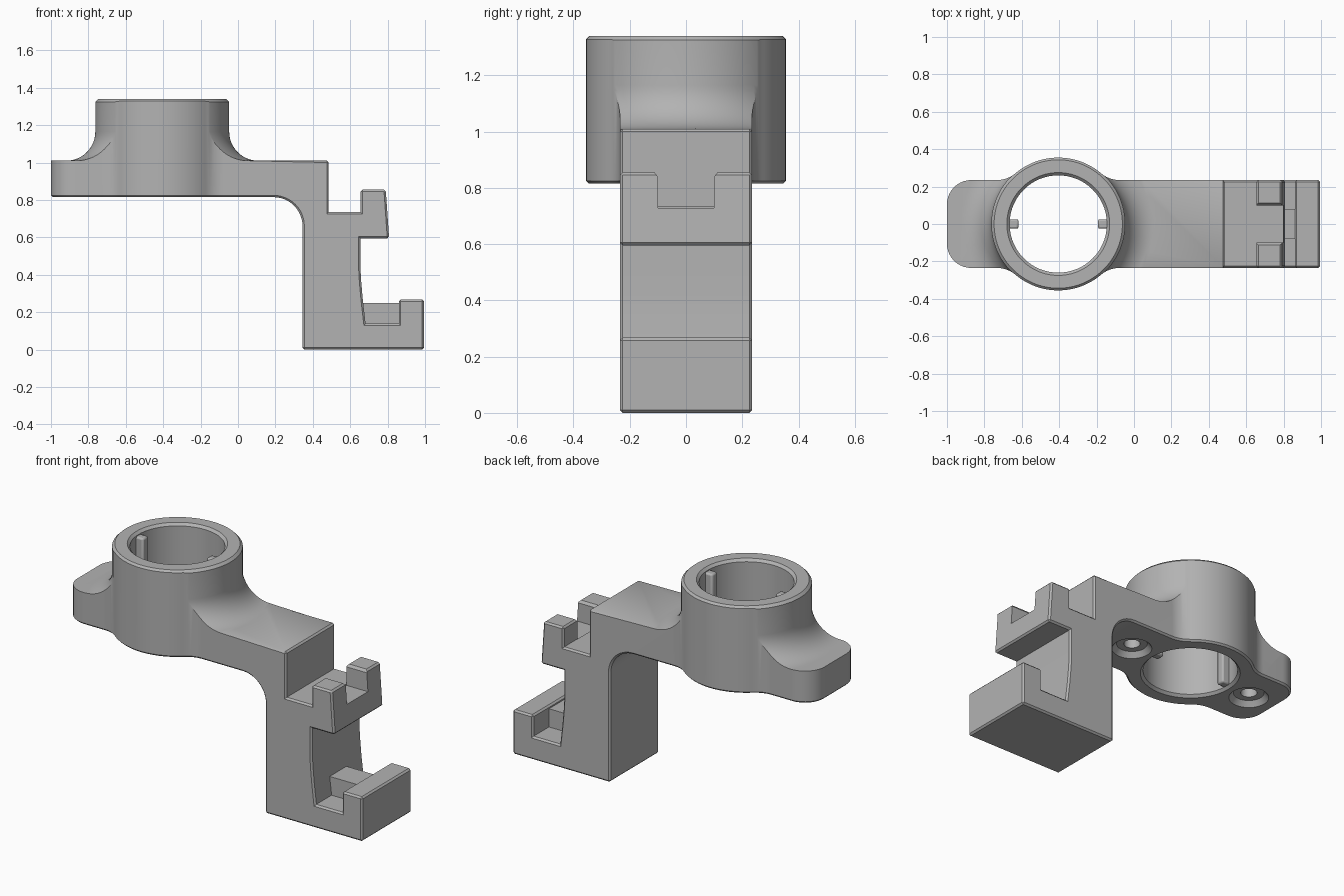
import bpy, bmesh, math
from mathutils import Vector, Matrix

cube = bpy.data.objects.get("Cube")
if cube:
    bpy.data.objects.remove(cube, do_unlink=True)

HUB_X, HUB_R, BORE_R = -0.405, 0.355, 0.26
HALF_W, TOP, UNDER, HUB_TOP = 0.235, 1.01, 0.815, 1.34

grey = bpy.data.materials.new("plain grey")
grey.use_nodes = True
grey.diffuse_color = (0.45, 0.45, 0.45, 1)
grey.node_tree.nodes["Principled BSDF"].inputs["Base Color"].default_value = (0.45, 0.45, 0.45, 1)


def make(name, bm):
    bmesh.ops.recalc_face_normals(bm, faces=bm.faces[:])
    me = bpy.data.meshes.new(name)
    bm.to_mesh(me)
    bm.free()
    ob = bpy.data.objects.new(name, me)
    bpy.context.collection.objects.link(ob)
    me.materials.append(grey)
    return ob


def arc(cx, cy, r, a, b, n):
    steps = [math.radians(a + (b - a) * i / n) for i in range(n + 1)]
    return [(cx + r * math.cos(t), cy + r * math.sin(t)) for t in steps]


def prism(name, points, place, direction):
    bm = bmesh.new()
    face = bm.faces.new([bm.verts.new(place(*p)) for p in points])
    out = bmesh.ops.extrude_face_region(bm, geom=[face])["geom"]
    verts = [v for v in out if isinstance(v, bmesh.types.BMVert)]
    bmesh.ops.translate(bm, verts=verts, vec=direction)
    return make(name, bm)


def lathe(name, profile, x, steps):
    bm = bmesh.new()
    vs = [bm.verts.new((r, 0, z)) for r, z in profile]
    es = [bm.edges.new(pair) for pair in zip(vs, vs[1:])]
    bmesh.ops.spin(bm, geom=vs + es, cent=(0, 0, 0), axis=(0, 0, 1),
                   angle=math.tau, steps=steps)
    bmesh.ops.remove_doubles(bm, verts=bm.verts[:], dist=0.0001)
    bmesh.ops.translate(bm, verts=bm.verts[:], vec=(x, 0, 0))
    return make(name, bm)


def box(name, x, y, z):
    size = [b - a for a, b in (x, y, z)]
    mid = [(a + b) / 2 for a, b in (x, y, z)]
    bm = bmesh.new()
    bmesh.ops.create_cube(bm, size=1, matrix=Matrix.Translation(mid) @ Matrix.Diagonal((*size, 1)))
    return make(name, bm)


def combine(ob, tool, operation):
    mod = ob.modifiers.new("cut", 'BOOLEAN')
    mod.operation, mod.solver, mod.object = operation, 'EXACT', tool
    graph = bpy.context.evaluated_depsgraph_get()
    result = bpy.data.meshes.new_from_object(ob.evaluated_get(graph))
    ob.modifiers.clear()
    ob.data = result
    bpy.data.objects.remove(tool, do_unlink=True)


# Plan outline: straight arm, blended round hub, rounded lobe
f = 0.15
cy = HALF_W + f
dx = math.sqrt((HUB_R + f) ** 2 - cy ** 2)
lean = math.degrees(math.atan2(cy, dx))
half = [(1.2, HALF_W)]
half += arc(HUB_X + dx, cy, f, -90, lean - 180, 8)
half += arc(HUB_X, 0, HUB_R, lean, 180 - lean, 32)[1:]
half += arc(HUB_X - dx, cy, f, -lean, -90, 8)[1:]
half += arc(-0.87, HALF_W - 0.13, 0.13, 90, 180, 10)
plan = half + [(x, -y) for x, y in reversed(half)]
body = prism("clamp_body", plan, lambda x, y: (x, y, -0.2), (0, 0, 1.8))

# Side profile: arm, leg, upper jaw and lower hook
side = [(-1.2, UNDER), (-1.2, 1.5), (0.485, 1.5), (0.485, 0.735), (0.655, 0.735),
        (0.655, 0.855), (0.79, 0.855), (0.808, 0.595), (0.655, 0.595), (0.655, 0.43),
        (0.659, 0.36), (0.668, 0.26), (0.682, 0.14), (0.86, 0.14), (0.86, 0.268),
        (0.995, 0.268), (0.995, 0), (0.345, 0)]
side += arc(0.19, 0.66, 0.155, 0, 90, 12)
combine(body, prism("side_shape", side, lambda x, z: (x, 0.6, z), (0, -1.2, 0)), 'INTERSECT')

# Turned shape: hub wall with a cove running down onto the arm
wall = HUB_R + 0.003
turned = [(0, HUB_TOP), (wall - 0.015, HUB_TOP), (wall, HUB_TOP - 0.015)]
turned += arc(wall + 0.155, TOP + 0.155, 0.155, 180, 270, 12)
turned += [(2, TOP), (2, -0.4), (0, -0.4)]
combine(body, lathe("turned_shape", turned, HUB_X, 128), 'INTERSECT')


# Small chamfers on the outer edges
def chamfer(ob):
    bm = bmesh.new()
    bm.from_mesh(ob.data)
    bmesh.ops.remove_doubles(bm, verts=bm.verts[:], dist=0.0003)
    bmesh.ops.dissolve_limit(bm, angle_limit=0.01, verts=bm.verts[:], edges=bm.edges[:])
    before = bm.calc_volume()
    bm.to_mesh(ob.data)
    picked = []
    for e in bm.edges:
        if len(e.link_faces) != 2 or e.calc_face_angle_signed() < 0.9:
            continue
        mid = (e.verts[0].co + e.verts[1].co) / 2
        if mid.x > 0.15 or all(abs(v.co.z - UNDER) < 0.001 for v in e.verts):
            picked.append(e)
    bmesh.ops.bevel(bm, geom=picked, offset=0.01, segments=1, profile=0.5,
                    affect='EDGES', clamp_overlap=False)
    sound = all(len(e.link_faces) == 2 for e in bm.edges)
    inside = all(abs(v.co.x) < 1.01 and abs(v.co.y) < 0.37 and -0.01 < v.co.z < 1.35
                 for v in bm.verts)
    if sound and inside and abs(bm.calc_volume() - before) < 0.03 * before:
        bm.to_mesh(ob.data)
    bm.free()


chamfer(body)

# Bore through the hub, flared at both ends
flare = 0.015
bore = [(0, 1.5), (BORE_R + flare, 1.5), (BORE_R + flare, HUB_TOP), (BORE_R, HUB_TOP - flare),
        (BORE_R, UNDER + flare), (BORE_R + flare, UNDER), (BORE_R + flare, 0.7), (0, 0.7)]
combine(body, lathe("bore_cutter", bore, HUB_X, 96), 'DIFFERENCE')

# Blind screw recesses under the arm and lobe
recess = [(0, 0.75), (0.11, 0.75), (0.11, UNDER), (0.085, UNDER + 0.03),
          (0.045, UNDER + 0.03), (0.045, UNDER + 0.12), (0, UNDER + 0.12)]
for s in (-1, 1):
    combine(body, lathe("recess_cutter", recess, HUB_X + s * 0.42, 40), 'DIFFERENCE')

# Notch that splits the upper jaw, with flared mouth
notch = [(-0.1, 0.728), (0.1, 0.728), (0.1, 0.84), (0.12, 0.865), (0.12, 0.95),
         (-0.12, 0.95), (-0.12, 0.865), (-0.1, 0.84)]
combine(body, prism("notch_cutter", notch, lambda y, z: (0.654, y, z), (0.25, 0, 0)), 'DIFFERENCE')

# Rib inside the hook and the two keys in the bore
parts = [body, box("hook_rib", (0.64, 0.87), (-0.08, 0.08), (0.1, 0.25))]
for label, s in (("right_key", -1), ("left_key", 1)):
    ends = sorted((HUB_X + s * 0.212, HUB_X + s * 0.29))
    key = box(label, ends, (-0.025, 0.025), (UNDER + 0.015, HUB_TOP - 0.02))
    mod = key.modifiers.new("soft_edges", 'BEVEL')
    mod.width, mod.segments = 0.01, 2
    parts.append(key)

bpy.ops.object.select_all(action='DESELECT')
for ob in parts:
    ob.select_set(True)
bpy.context.view_layer.objects.active = body
bpy.ops.object.shade_smooth_by_angle(angle=math.radians(30))
